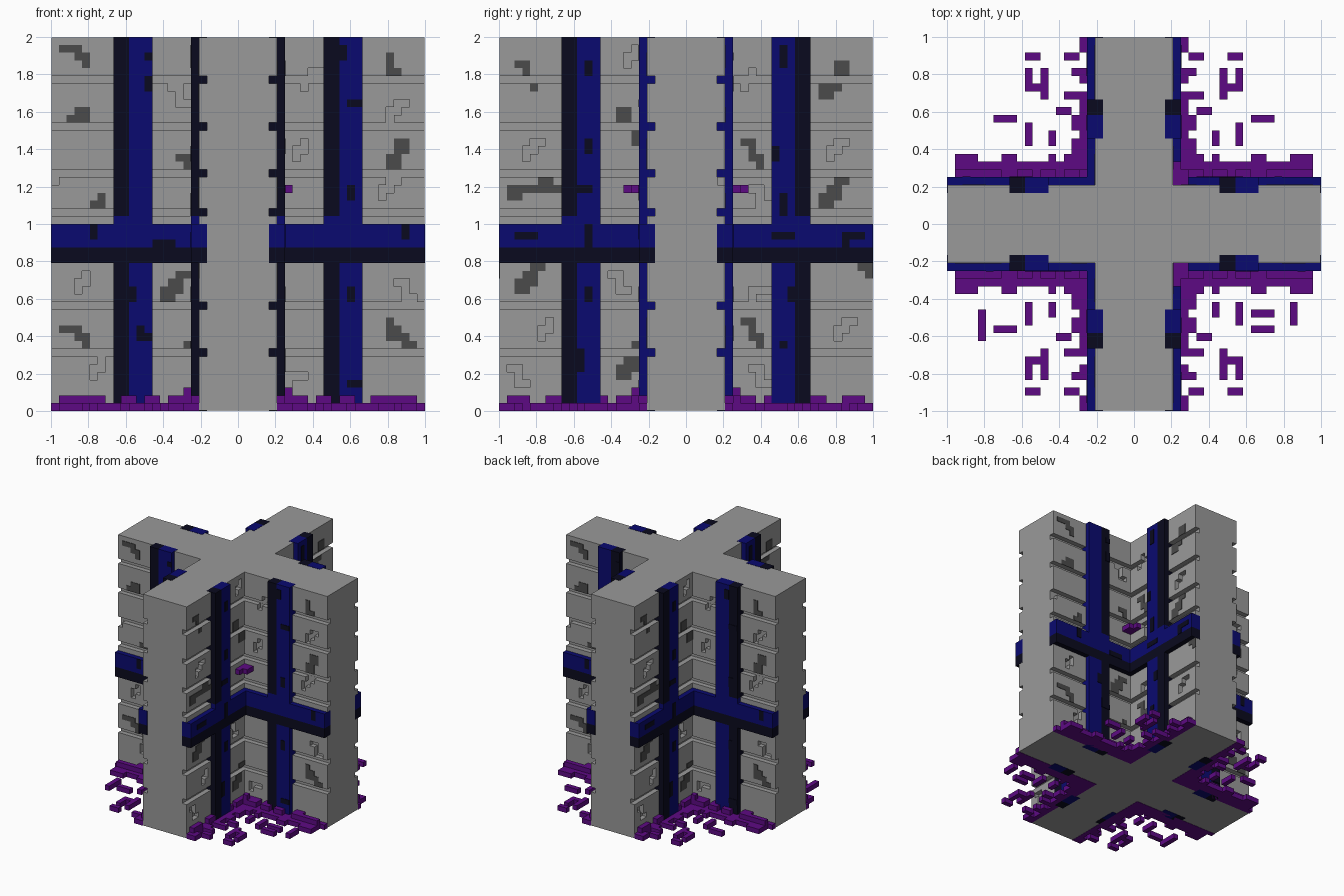
import bpy, bmesh, math
from mathutils import Vector

if "Cube" in bpy.data.objects:
    bpy.data.objects.remove(bpy.data.objects["Cube"])

U = 1 / 24                      # one grid cell; all sizes below are in cells
GROOVES = (7, 13, 25, 30, 36, 42)


def material(name, rgb):
    m = bpy.data.materials.new(name)
    m.use_nodes = True
    m.diffuse_color = (*rgb, 1)
    bsdf = m.node_tree.nodes["Principled BSDF"]
    bsdf.inputs["Base Color"].default_value = (*rgb, 1)
    bsdf.inputs["Roughness"].default_value = 0.9
    return m


GREY = material("concrete grey", (0.32, 0.32, 0.32))
STAIN = material("stain grey", (0.07, 0.07, 0.07))
BLUE = material("deep blue", (0.003, 0.003, 0.16))
DARK = material("blue black", (0.003, 0.003, 0.013))
PURPLE = material("purple", (0.11, 0.003, 0.23))


def make_object(name, bm, mat):
    bmesh.ops.remove_doubles(bm, verts=bm.verts, dist=1e-5)
    bmesh.ops.recalc_face_normals(bm, faces=bm.faces)
    mesh = bpy.data.meshes.new(name)
    bm.to_mesh(mesh)
    bm.free()
    mesh.materials.append(mat)
    ob = bpy.data.objects.new(name, mesh)
    bpy.context.collection.objects.link(ob)
    return ob


def prism(bm, pts, z0, z1):
    """Upright prism over a plan outline."""
    rings = [[bm.verts.new((x * U, y * U, z * U)) for x, y in pts] for z in (z0, z1)]
    n = len(pts)
    bm.faces.new(rings[0][::-1])
    bm.faces.new(rings[1])
    for i in range(n):
        j = (i + 1) % n
        bm.faces.new((rings[0][i], rings[0][j], rings[1][j], rings[1][i]))


def box(bm, x0, y0, x1, y1, z0, z1):
    prism(bm, [(x0, y0), (x1, y0), (x1, y1), (x0, y1)], z0, z1)


def ell(sx, sy, a, b, end):
    """L outline hugging the inner corner of one quadrant."""
    return [(sx * x, sy * y) for x, y in
            ((a, a), (end, a), (end, b), (b, b), (b, end), (a, end))]


QUADRANTS = [(1, 1), (-1, 1), (-1, -1), (1, -1)]

# Wall frames: position along the wall a, distance outward d
WALLS = {
    "front": lambda a, d: (a, -d), "back": lambda a, d: (-a, d),
    "right": lambda a, d: (d, a), "left": lambda a, d: (-d, -a),
}
TWIN = {"front": "back", "right": "left"}

SHAPES = {
    "slide": ["XXX.", "..XX", "...X"], "blob": [".XX", "XXX", "XX."],
    "stair": ["..X", ".XX", "XX."], "hook": ["XX", ".X"],
    "splash": ["..XX", ".XX.", "XXX.", "XX.."],
    "bolt": ["XX.", ".X.", ".XX", "..X"], "drip": ["X.", "X.", "XX"],
    "bend": [".XX", ".XX", "XX.", "XX."],
    "long": ["....XX.", "XXXXXXX", "XX....."],
    "fork": ["X...", "XX..", "XXX.", "..XX"],
    "streak": ["XX..", "XX..", "XXX.", "..XX", "..XX"],
    "climb": ["..XX", "..XX", ".XX.", "XXX.", "XX.."],
    "zed": ["XX.", ".X.", ".XX"], "ess": [".XX", "XX.", "X.."],
    "bar": ["XXX", "X.."], "tee": [".X", "XX", "X."],
    "two": ["X", "X"], "three": ["X", "X", "X"], "one": ["X"],
    "flat": ["XX"], "dash": ["XXX"],
}


def cut_shape(bm, wall, shape, a0, z0, d0, d1, skip=()):
    """Small blocky outline extruded outward from a wall."""
    rows = SHAPES[shape][::-1]
    cells = {(a0 + i, z0 + j) for j, row in enumerate(rows)
             for i, c in enumerate(row) if c == "X" and z0 + j not in skip}

    def quad(*pts):
        bm.faces.new([bm.verts.new(Vector((*WALLS[wall](a, d), z)) * U) for a, d, z in pts])

    for a, z in cells:
        for d in (d0, d1):
            quad((a, d, z), (a + 1, d, z), (a + 1, d, z + 1), (a, d, z + 1))
        for da, dz, p, q in ((-1, 0, (0, 0), (0, 1)), (1, 0, (1, 0), (1, 1)),
                             (0, -1, (0, 0), (1, 0)), (0, 1, (0, 1), (1, 1))):
            if (a + da, z + dz) not in cells:
                quad((a + p[0], d0, z + p[1]), (a + q[0], d0, z + q[1]),
                     (a + q[0], d1, z + q[1]), (a + p[0], d1, z + p[1]))


def cut_shapes(layout, d0, d1, skip=()):
    bm = bmesh.new()
    for wall, items in layout.items():
        for shape, a, z in items:
            for w in (wall, TWIN[wall]):
                one = bmesh.new()
                cut_shape(one, w, shape, a, z, d0, d1, skip)
                bmesh.ops.remove_doubles(one, verts=one.verts, dist=1e-5)
                tmp = bpy.data.meshes.new("tmp")
                one.to_mesh(tmp)
                one.free()
                bm.from_mesh(tmp)
                bpy.data.meshes.remove(tmp)
    return bm


# Tower: a cross plan with floor grooves and small recesses cut in
bm = bmesh.new()
E = 23.95
prism(bm, [(5, 5), (5, E), (-5, E), (-5, 5), (-E, 5), (-E, -5), (-5, -5),
           (-5, -E), (5, -E), (5, -5), (E, -5), (E, 5)], 0.05, 47.95)
tower = make_object("tower", bm, GREY)

bm = bmesh.new()
for sx, sy in QUADRANTS:
    for z in GROOVES:
        prism(bm, ell(sx, sy, 4, 6.5, 25), z, z + 1)
grooves = make_object("groove_cutter", bm, GREY)

RECESSES = {
    "front": [("zed", -9, 39), ("bar", -24, 29), ("tee", -21, 15), ("tee", -19, 4),
              ("ess", 8, 41), ("ess", 19, 37), ("tee", 7, 32), ("ess", 18, 27),
              ("zed", 20, 14), ("bar", 6, 3)],
    "right": [("tee", -8, 44), ("ess", -21, 32), ("zed", -10, 15), ("tee", -19, 9),
              ("zed", -23, 3), ("tee", 7, 41), ("ess", 18, 32), ("zed", 8, 26),
              ("bar", 8, 14), ("ess", 19, 9), ("zed", 8, 3)],
}
recesses = make_object("recess_cutter", cut_shapes(RECESSES, 4.02, 7), GREY)

bpy.context.view_layer.objects.active = tower
for cutter in (grooves, recesses):
    cutter.hide_render = True
    mod = tower.modifiers.new("cut", "BOOLEAN")
    mod.operation, mod.solver, mod.object = "DIFFERENCE", "EXACT", cutter
    bpy.ops.object.modifier_apply(modifier=mod.name)
for cutter in (grooves, recesses):
    bpy.data.objects.remove(cutter)

# Wall stains
STAINS = {
    "front": [("slide", -23, 44), ("blob", -22, 36), ("stair", -20, 25), ("hook", -8, 31),
              ("splash", -10, 14), ("slide", -23, 8), ("one", -7, 8),
              ("drip", 19, 43), ("bend", 19, 31), ("fork", 19, 8)],
    "right": [("bolt", -22, 41), ("long", -23, 27), ("splash", -22, 15), ("streak", -9, 34),
              ("climb", -9, 4), ("bolt", 7, 31), ("climb", 17, 40), ("splash", 17, 26),
              ("bolt", 7, 8), ("slide", 20, 17)],
}
make_object("wall_stains", cut_shapes(STAINS, 4.9, 5.1, GROOVES), STAIN)

# Vertical stripes, two per wall, each a dark and a blue part
blue, dark = bmesh.new(), bmesh.new()


def stripe(a0, a1, b0, b1, frames):
    for f in frames:
        for part, p, q, z0, z1 in ((dark, a0, a1, 0, 19), (dark, a0, a1, 25, 48),
                                   (blue, a0, a1, 24, 25),
                                   (blue, b0, b1, 0, 19), (blue, b0, b1, 24, 48)):
            (x0, y0), (x1, y1) = f(p, 4), f(q, 6)
            box(part, x0, y0, x1, y1, z0, z1)


for s in (1, -1):
    along_x = [lambda a, d, s=s: (a, s * d)]
    along_y = [lambda a, d, s=s: (s * d, a), lambda a, d, s=s: (s * d, -a)]
    stripe(-16, -14, -14, -11, along_x)
    stripe(11, 13, 13, 16, along_x)
    stripe(16, 14, 14, 11, along_y)
make_object("stripes_blue", blue, BLUE)
make_object("stripes_dark", dark, DARK)

# Horizontal band around the inner corners
for name, mat, z0, z1 in (("band_dark", DARK, 19, 21), ("band_blue", BLUE, 21, 24)):
    bm = bmesh.new()
    for sx, sy in QUADRANTS:
        prism(bm, ell(sx, sy, 4, 6, 24), z0, z1)
    make_object(name, bm, mat)

# Dark chips on stripes and band
CHIPS = {
    "front": [("one", -12, 45), ("two", -12, 41), ("two", -19, 22), ("dash", -11, 21),
              ("two", -13, 9), ("two", -14, 14), ("one", -12, 9), ("two", 13, 45),
              ("flat", 14, 39), ("two", 14, 27), ("two", 21, 22), ("two", 14, 14),
              ("flat", 14, 3)],
    "right": [("two", -13, 43), ("two", -13, 33), ("flat", -14, 28), ("three", -13, 21),
              ("three", -14, 5), ("two", -13, 14), ("dash", -22, 22), ("three", 12, 44),
              ("two", 11, 32), ("three", 12, 25), ("dash", 11, 22), ("two", 13, 14),
              ("one", 12, 8), ("bar", 20, 21)],
}
make_object("chips", cut_shapes(CHIPS, 5.9, 6.1), DARK)

# Purple growth at the foot: ragged beds, raised tufts and loose pieces
BED = [(5, 5, 23, 8), (5, 5, 8, 11), (5, 11, 7, 16), (5, 16, 6, 24), (8, 8, 9, 9),
       (10, 8, 11, 9), (15, 8, 17, 9), (20, 8, 23, 9), (7, 12, 8, 14), (6, 16, 9, 17),
       (6, 18, 7, 19), (6, 19, 8, 20), (6, 22, 7, 24), (23, 5, 24, 6)]
TUFTS = [(5, 5, 9, 7), (10, 5, 12, 7), (13, 5, 15, 7), (17, 5, 19, 7), (19, 6, 23, 7),
         (5, 7, 6, 9), (5, 10, 6, 12), (5, 16, 6, 18), (5, 20, 6, 23)]
LOOSE = [(11, 16, 12, 20), (12, 17, 14, 18), (13, 18, 14, 20), (12, 21, 14, 22),
         (7, 21, 9, 22), (10, 10, 11, 12), (13, 10, 14, 13), (15, 13, 18, 14),
         (8, 14, 10, 15)]
bm = bmesh.new()
for sx, sy in QUADRANTS:
    for blocks, z0, z1 in ((BED, 0, 1), (TUFTS, 1, 2), (LOOSE, 0, 1), ([(6, 6, 7, 7)], 2, 3)):
        for x0, y0, x1, y1 in blocks:
            box(bm, sx * x0, sy * y0, sx * x1, sy * y1, z0, z1)
for x0, y0, x1, y1 in ((-20, -15, -19, -11), (20, -13, 21, -10), (15, -12, 18, -11)):
    box(bm, x0, y0, x1, y1, 0, 1)
make_object("ground_growth", bm, PURPLE)

# Small growths on the wall corners
bm = bmesh.new()
for s in (1, -1):
    box(bm, 5, s * 5, 6, s * 8, 28, 29)
    box(bm, 6, s * 5, 7, s * 7, 28, 29)
make_object("corner_growth", bm, PURPLE)
